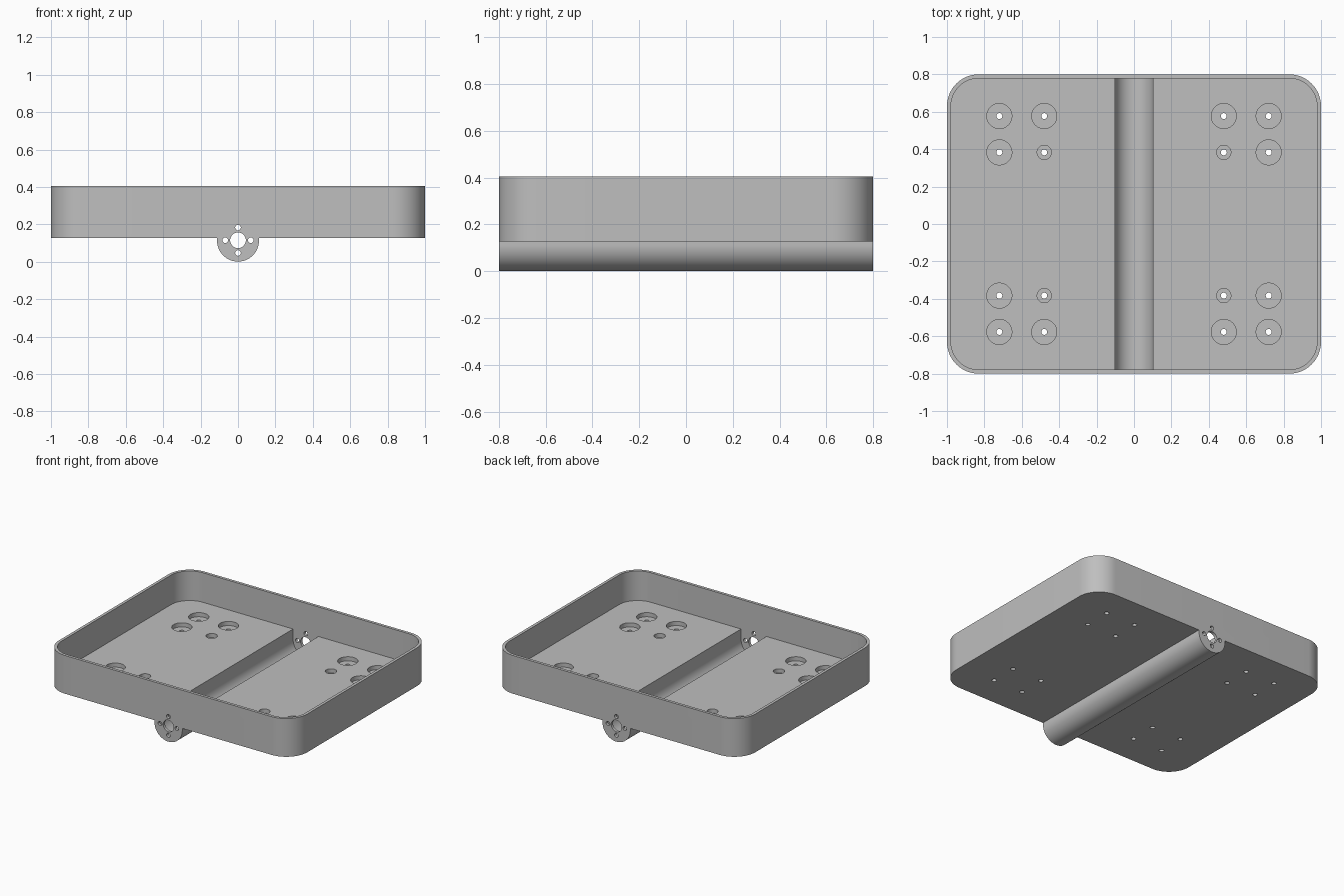
import bpy, bmesh, math
from mathutils import Matrix, Vector

if "Cube" in bpy.data.objects:
    bpy.data.objects.remove(bpy.data.objects["Cube"])

TRAY_Z, FLOOR_Z, RIM_Z = 0.127, 0.19, 0.405
WALL = 0.021
AXIS_Z, KEEL_R, CHANNEL_R = 0.113, 0.112, 0.102

grey = bpy.data.materials.new("mid grey")
grey.diffuse_color = (0.52, 0.52, 0.52, 1)
grey.use_nodes = True
grey.node_tree.nodes["Principled BSDF"].inputs["Base Color"].default_value = grey.diffuse_color


def arc(cx, cy, r, start, end, n):
    return [(cx + r * math.cos(math.radians(start + (end - start) * i / n)),
             cy + r * math.sin(math.radians(start + (end - start) * i / n)))
            for i in range(n + 1)]


def circle(cx, cy, r, n=32):
    return arc(cx, cy, r, 0, 360, n)[:-1]


def rounded_rect(hx, hy, r):
    pts = []
    for sx, sy, a in ((1, 1, 0), (-1, 1, 90), (-1, -1, 180), (1, -1, 270)):
        pts += arc(sx * (hx - r), sy * (hy - r), r, a, a + 90, 16)
    return pts


def trough(r, top):
    # Half round bottom with straight sides up to top
    return arc(0, AXIS_Z, r, 180, 360, 40) + [(r, top), (-r, top)]


def prism(name, profiles, lo, hi, along_y=False):
    # Extrude closed profiles along z, or profiles in the xz plane along y
    bm = bmesh.new()
    for pts in profiles:
        if along_y:
            base = [bm.verts.new((x, lo, z)) for x, z in pts]
            step = Vector((0, hi - lo, 0))
        else:
            base = [bm.verts.new((x, y, lo)) for x, y in pts]
            step = Vector((0, 0, hi - lo))
        face = bm.faces.new(base)
        top = bmesh.ops.extrude_face_region(bm, geom=[face])["geom"]
        bmesh.ops.translate(bm, vec=step,
                            verts=[v for v in top if isinstance(v, bmesh.types.BMVert)])
    bmesh.ops.recalc_face_normals(bm, faces=bm.faces)
    mesh = bpy.data.meshes.new(name)
    bm.to_mesh(mesh)
    bm.free()
    mesh.materials.append(grey)
    ob = bpy.data.objects.new(name, mesh)
    bpy.context.collection.objects.link(ob)
    return ob


def combine(target, tool, operation):
    tool.hide_render = True
    mod = target.modifiers.new(tool.name, "BOOLEAN")
    mod.operation, mod.solver, mod.object = operation, "EXACT", tool
    bpy.context.view_layer.objects.active = target
    bpy.ops.object.modifier_apply(modifier=mod.name)
    bpy.data.objects.remove(tool)


# Tray block with the round keel running underneath
tray = prism("tray", [rounded_rect(1, 0.8, 0.17)], TRAY_Z, RIM_Z)
combine(tray, prism("keel", [trough(KEEL_R, 0.15)], -0.8, 0.8, True), "UNION")

# Hollow inside and channel down into the keel
inner_y = 0.8 - WALL
combine(tray, prism("hollow", [rounded_rect(1 - WALL, inner_y, 0.15)],
                    FLOOR_Z, 0.5), "DIFFERENCE")
combine(tray, prism("channel", [trough(CHANNEL_R, FLOOR_Z + 0.02)],
                    -inner_y, inner_y, True), "DIFFERENCE")

# Counterbored screw holes, four per corner
recesses, screws = [], []
for sx in (-1, 1):
    for sy in (-1, 1):
        for x in (0.48, 0.72):
            for y in (0.383, 0.577):
                small = x < 0.5 and y < 0.5
                recesses.append(circle(sx * x, sy * y, 0.038 if small else 0.067, 40))
                screws.append(circle(sx * x, sy * y, 0.016, 24))
combine(tray, prism("recesses", recesses, FLOOR_Z - 0.03, FLOOR_Z + 0.02), "DIFFERENCE")
combine(tray, prism("screw_holes", screws, 0.1, FLOOR_Z), "DIFFERENCE")

# Axle hole and its four bolt holes through both end walls
bores = [circle(0, AXIS_Z + 0.002, 0.042, 40)]
for a in range(0, 360, 90):
    bores.append(circle(0.068 * math.cos(math.radians(a)),
                        AXIS_Z + 0.002 + 0.068 * math.sin(math.radians(a)), 0.015, 24))
combine(tray, prism("bores", bores, -0.9, 0.9, True), "DIFFERENCE")

# Smooth the round walls, keep the edges sharp
bpy.ops.object.select_all(action="DESELECT")
tray.select_set(True)
bpy.context.view_layer.objects.active = tray
bpy.ops.object.shade_smooth_by_angle(angle=math.radians(30))
